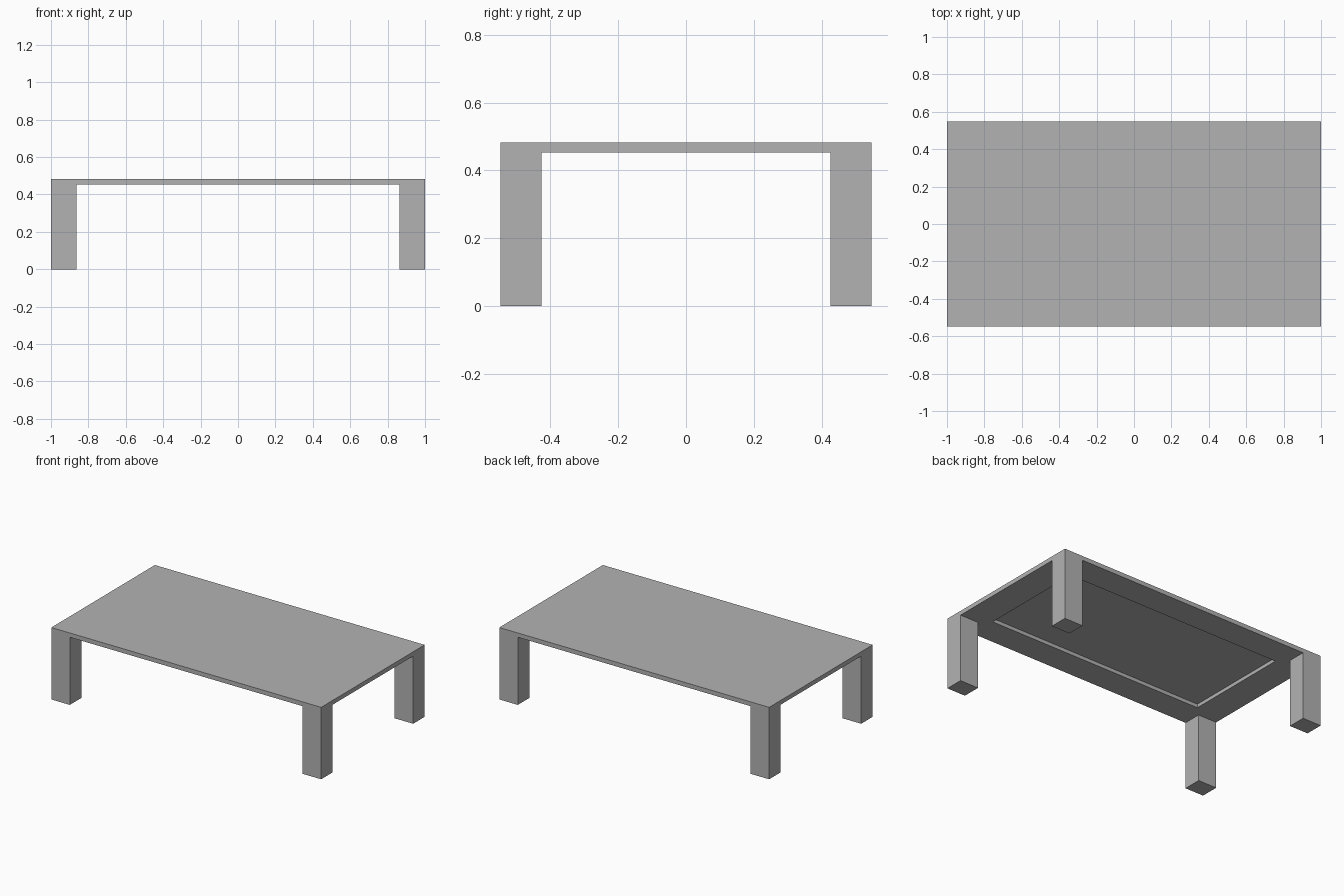
import bpy
import bmesh
from mathutils import Vector

cube = bpy.data.objects.get("Cube")
if cube:
    bpy.data.objects.remove(cube, do_unlink=True)

HALF_X, HALF_Y = 1.0, 0.548      # tabletop half size
LEG_X, LEG_Y = 0.863, 0.426      # inner faces of the legs
UNDERSIDE, TOP = 0.453, 0.482
INSET, RECESS = 0.0625, 0.024    # panel sunk into the underside

grey = bpy.data.materials.new("plain_grey")
grey.use_nodes = True
colour = (0.45, 0.45, 0.45, 1)
grey.diffuse_color = colour
grey.node_tree.nodes["Principled BSDF"].inputs["Base Color"].default_value = colour

# Tabletop slab
bm = bmesh.new()
bmesh.ops.create_cube(bm, size=2)
for v in bm.verts:
    v.co = (v.co.x * HALF_X, v.co.y * HALF_Y, TOP if v.co.z > 0 else UNDERSIDE)

# Cuts that outline the four leg corners
for axis, cut in ((Vector((1, 0, 0)), LEG_X), (Vector((0, 1, 0)), LEG_Y)):
    for side in (-1, 1):
        bmesh.ops.bisect_plane(bm, geom=bm.verts[:] + bm.edges[:] + bm.faces[:],
                               plane_co=axis * cut * side, plane_no=axis)
bm.normal_update()


def pull(faces, distance):
    """Extrude each face straight along z."""
    new = bmesh.ops.extrude_discrete_faces(bm, faces=faces)["faces"]
    verts = list({v for f in new for v in f.verts})
    bmesh.ops.translate(bm, verts=verts, vec=(0, 0, distance))


below = [f for f in bm.faces if f.normal.z < -0.5]
corners, centre = [], []
for f in below:
    c = f.calc_center_median()
    if abs(c.x) > LEG_X and abs(c.y) > LEG_Y:
        corners.append(f)
    elif abs(c.x) < LEG_X and abs(c.y) < LEG_Y:
        centre.append(f)

# Recessed underside panel
bmesh.ops.inset_region(bm, faces=centre, thickness=INSET, use_even_offset=True)
pull(centre, RECESS)

# Legs down to the floor
pull(corners, -UNDERSIDE)

bmesh.ops.recalc_face_normals(bm, faces=bm.faces[:])
mesh = bpy.data.meshes.new("low_table")
bm.to_mesh(mesh)
bm.free()
mesh.materials.append(grey)
table = bpy.data.objects.new("low_table", mesh)
bpy.context.collection.objects.link(table)
